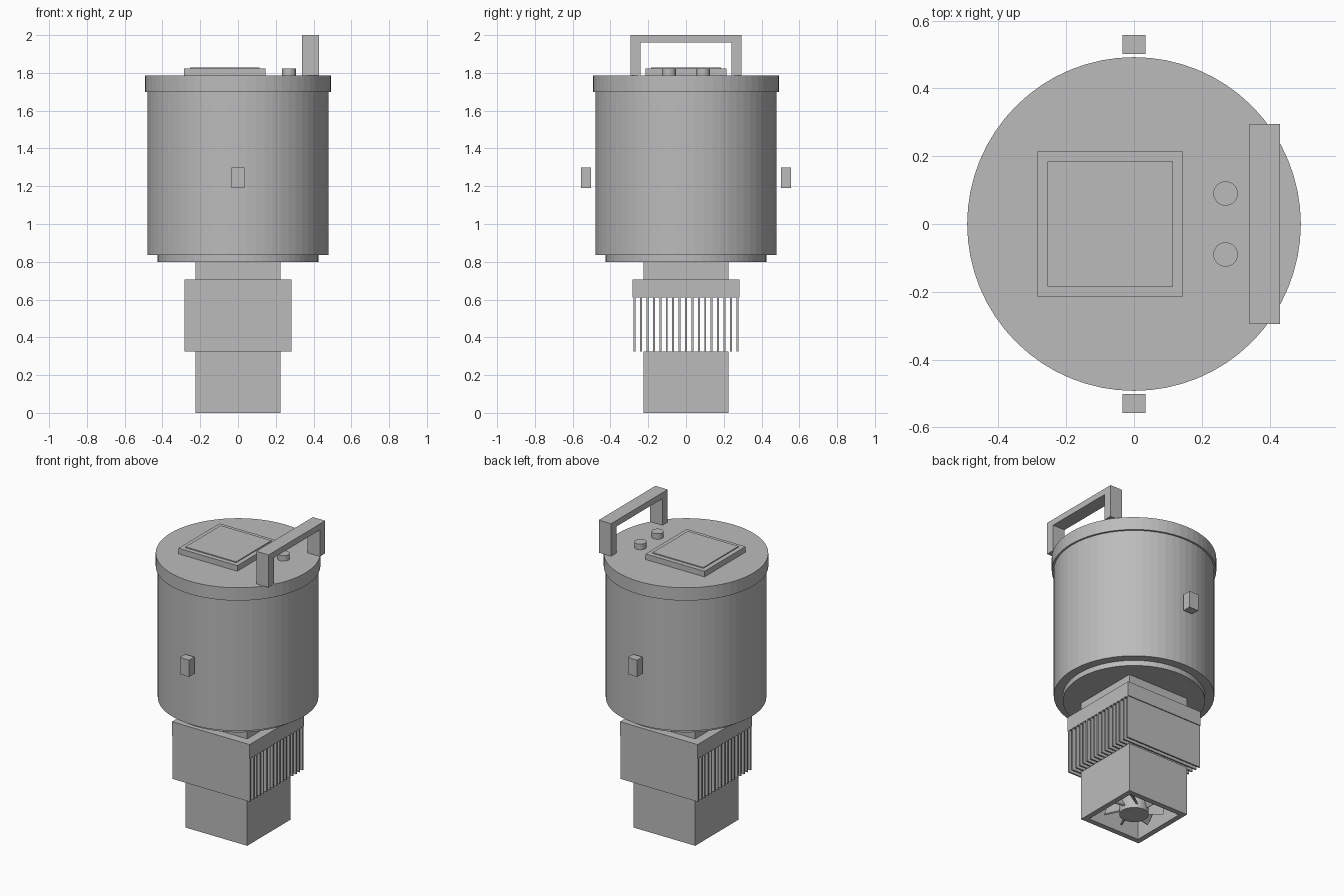
import bpy
import bmesh
import math
from mathutils import Matrix, Vector

cube = bpy.data.objects.get("Cube")
if cube:
    bpy.data.objects.remove(cube, do_unlink=True)

grey = bpy.data.materials.new("plain grey")
grey.use_nodes = True
colour = (0.5, 0.5, 0.5, 1)
grey.diffuse_color = colour
grey.node_tree.nodes["Principled BSDF"].inputs["Base Color"].default_value = colour


def finish(name, bm):
    bmesh.ops.recalc_face_normals(bm, faces=bm.faces)
    mesh = bpy.data.meshes.new(name)
    bm.to_mesh(mesh)
    bm.free()
    mesh.materials.append(grey)
    obj = bpy.data.objects.new(name, mesh)
    bpy.context.collection.objects.link(obj)
    return obj


def add_box(bm, lo, hi, turn=Matrix()):
    lo, hi = Vector(lo), Vector(hi)
    place = Matrix.Translation((lo + hi) / 2) @ Matrix.Diagonal(hi - lo).to_4x4()
    bmesh.ops.create_cube(bm, size=1, matrix=turn @ place)


def box(name, lo, hi):
    bm = bmesh.new()
    add_box(bm, lo, hi)
    return finish(name, bm)


def cylinder(name, radius, z0, z1, x=0, y=0, sides=64):
    bm = bmesh.new()
    bmesh.ops.create_cone(bm, cap_ends=True, segments=sides, radius1=radius, radius2=radius,
                          depth=z1 - z0, matrix=Matrix.Translation((x, y, (z0 + z1) / 2)))
    return finish(name, bm)


def prism(name, outline, axis_vector):
    """Extrude a closed outline along a vector."""
    bm = bmesh.new()
    face = bm.faces.new([bm.verts.new(p) for p in outline])
    new = bmesh.ops.extrude_face_region(bm, geom=[face])["geom"]
    verts = [v for v in new if isinstance(v, bmesh.types.BMVert)]
    bmesh.ops.translate(bm, verts=verts, vec=axis_vector)
    return finish(name, bm)


# Canister
cylinder("bottom_plate", 0.425, 0.80, 0.835)
cylinder("canister_body", 0.48, 0.835, 1.70)
cylinder("lid", 0.492, 1.70, 1.785)

# Side catches, standing just clear of the wall
for side, sign in (("front", -1), ("back", 1)):
    y0, y1 = sorted((sign * 0.502, sign * 0.557))
    box(side + "_catch", (-0.034, y0, 1.19), (0.034, y1, 1.30))

# Display and buttons on the lid
box("display_housing", (-0.285, -0.214, 1.785), (0.145, 0.214, 1.822))
box("display_panel", (-0.255, -0.184, 1.822), (0.115, 0.184, 1.828))
for side, y in (("right", -0.09), ("left", 0.09)):
    cylinder(side + "_button", 0.036, 1.785, 1.822, 0.27, y, 32)

# Carrying handle
outer, inner, foot, grip, top = 0.295, 0.24, 1.785, 1.96, 2.0
arch = [(-outer, foot), (-outer, top), (outer, top), (outer, foot),
        (inner, foot), (inner, grip), (-inner, grip), (-inner, foot)]
prism("handle", [(0.34, y, z) for y, z in arch], (0.09, 0, 0))

# Neck and finned heat sink
box("neck", (-0.225, -0.225, 0.705), (0.225, 0.225, 0.80))
box("heat_sink_base", (-0.283, -0.283, 0.61), (0.283, 0.283, 0.705))
bm = bmesh.new()
fins = 17
for i in range(fins):
    y = -0.272 + 0.544 * i / (fins - 1)
    add_box(bm, (-0.283, y - 0.005, 0.325), (0.283, y + 0.005, 0.61))
finish("heat_sink_fins", bm)

# Fan housing: open square duct
bm = bmesh.new()
rings = []
for half, z in ((0.225, 0), (0.225, 0.325), (0.19, 0.325), (0.19, 0)):
    rings.append([bm.verts.new((sx * half, sy * half, z))
                  for sx, sy in ((-1, -1), (1, -1), (1, 1), (-1, 1))])
for a, b in zip(rings, rings[1:] + rings[:1]):
    for i in range(4):
        j = (i + 1) % 4
        bm.faces.new((a[i], a[j], b[j], b[i]))
finish("fan_housing", bm)

# Fan hub and pitched blades
cylinder("fan_hub", 0.088, 0.015, 0.30, sides=32)
bm = bmesh.new()
blades = 7
for i in range(blades):
    turn = (Matrix.Rotation(math.tau * i / blades + math.pi / 2, 4, 'Z')
            @ Matrix.Translation((0, 0, 0.1))
            @ Matrix.Rotation(math.radians(30), 4, 'X'))
    add_box(bm, (0.07, -0.005, -0.07), (0.178, 0.005, 0.07), turn)
finish("fan_blades", bm)
